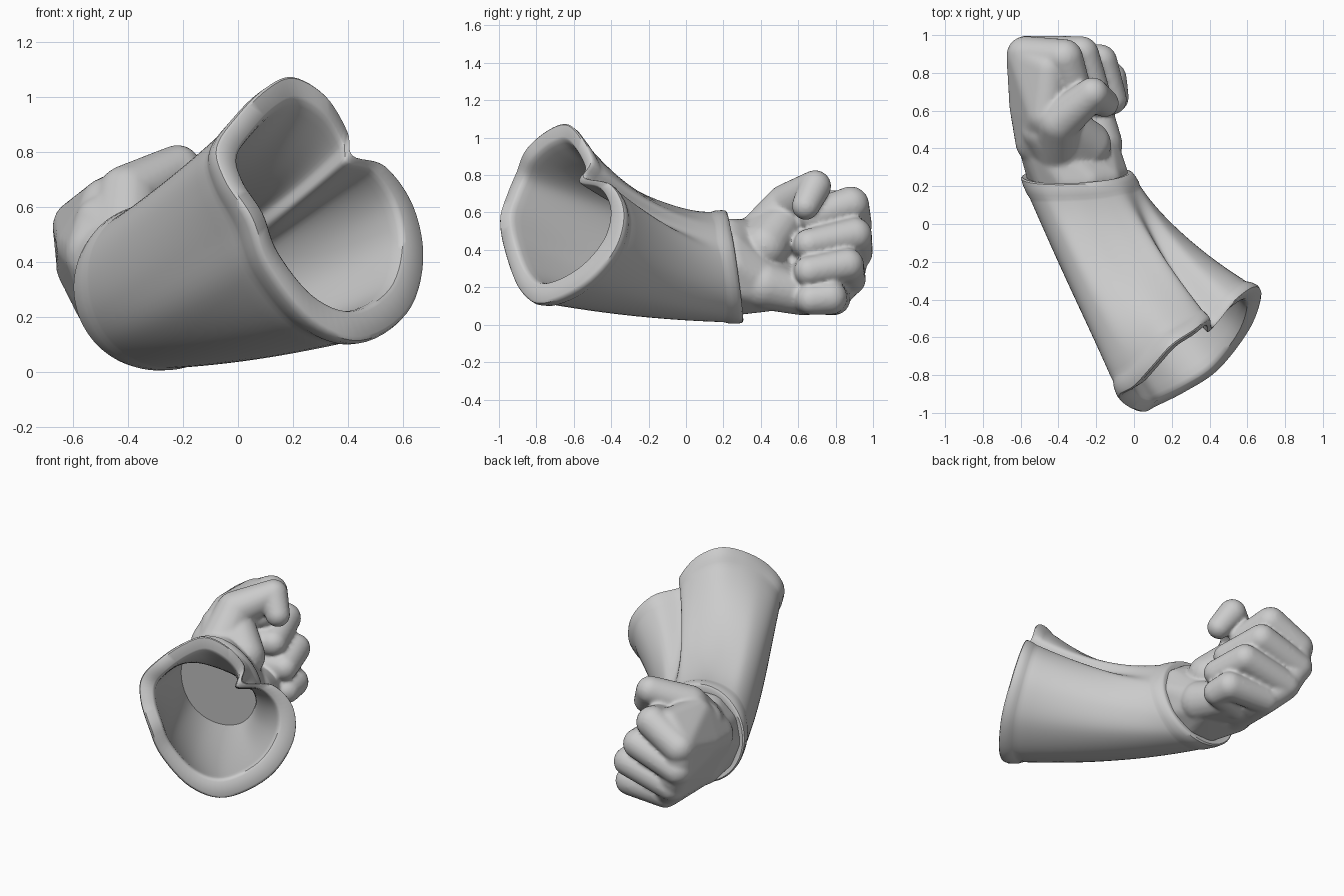
import bpy, bmesh, math
from mathutils import Vector as V

if "Cube" in bpy.data.objects:
    bpy.data.objects.remove(bpy.data.objects["Cube"])


def catmull(p, n):
    """Closed smooth loop through control points."""
    out, m = [], len(p)
    for i in range(m):
        a, b, c, d = p[i - 1], p[i], p[(i + 1) % m], p[(i + 2) % m]
        for j in range(n):
            t = j / n
            out.append(0.5 * (2 * b + (c - a) * t + (2 * a - 5 * b + 4 * c - d) * t * t
                              + (3 * b - a - 3 * c + d) * t ** 3))
    return out


def finish(bm, name):
    bmesh.ops.recalc_face_normals(bm, faces=bm.faces[:])
    me = bpy.data.meshes.new(name)
    bm.to_mesh(me)
    bm.free()
    ob = bpy.data.objects.new(name, me)
    bpy.context.collection.objects.link(ob)
    bpy.context.view_layer.objects.active = ob
    for o in bpy.context.selected_objects:
        o.select_set(False)
    ob.select_set(True)
    return ob


# Flared sleeve: rim outline (clockwise from the top) and round wrist outline
rim = [V(p) for p in (
    (.20, -.64, 1.08), (.32, -.56, 1.01), (.40, -.50, .88), (.42, -.54, .79),
    (.54, -.40, .75), (.645, -.33, .60), (.68, -.38, .40), (.62, -.55, .21),
    (.45, -.77, .11), (.27, -.89, .18), (.11, -.97, .38), (.04, -1.0, .56),
    (-.05, -.96, .70), (-.08, -.91, .82), (0, -.86, .94), (.10, -.75, 1.04))]
wrist = []
for k in range(16):
    a = math.radians(90 - 22.5 * k)
    wrist.append(V((-.3 + .3 * math.cos(a), .25 - .045 * math.sin(a) + .015 * math.cos(a),
                    .31 + .305 * math.sin(a))))
# Pull of the middle section, giving the concave top and right side and full underside
pull = {0: (0, 0, -.3), 1: (-.02, -.02, -.26), 2: (-.04, -.02, -.14), 3: (-.07, -.04, -.08),
        4: (-.06, -.07, 0), 5: (-.07, -.08, 0), 6: (-.05, -.06, 0), 7: (-.02, -.02, -.03),
        8: (-.02, 0, -.04), 9: (-.05, -.03, -.07), 10: (-.08, -.04, -.08), 11: (-.07, -.02, -.05),
        12: (-.02, 0, 0), 13: (0, .04, 0), 14: (0, .06, -.05), 15: (0, .04, -.2)}
mid = [(w + r) / 2 + V(pull[k]) for k, (w, r) in enumerate(zip(wrist, rim))]


def section(t, s):
    p = [w * (1 - t) ** 2 + m * 2 * t * (1 - t) + r * t * t for w, m, r in zip(wrist, mid, rim)]
    c = sum(p, V()) / len(p)
    return catmull([c + (q - c) * s for q in p], 6)


stations = [(-.005, .85), (-.012, .95), (-.005, .985), (.02, 1.0), (.06, 1.0), (.085, .98)]
stations += [(.1 + .05 * i, .98) for i in range(17)]
stations += [(.92, .975), (.935, .985), (.95, 1.0), (.98, 1.005), (.997, .99), (1.003, .965),
             (1.003, .82), (.997, .795), (.98, .785)]
stations += [(.95 - .05 * i, .785 + .004 * i) for i in range(18)]
bm = bmesh.new()
loops = [[bm.verts.new(p) for p in section(t, s)] for t, s in stations]
for a, b in zip(loops, loops[1:]):
    for i in range(len(a)):
        j = (i + 1) % len(a)
        bm.faces.new((a[i], a[j], b[j], b[i]))
bm.faces.new(loops[0])
bm.faces.new(loops[-1])
finish(bm, "sleeve")
bpy.ops.object.shade_smooth_by_angle(angle=math.radians(45))


# Fist: hulls around balls (x, y, z, radius), fused into one smooth skin
hand = bmesh.new()


def hull(balls):
    part = bmesh.new()
    for x, y, z, r in balls:
        b = bmesh.ops.create_icosphere(part, subdivisions=3, radius=r)["verts"]
        bmesh.ops.translate(part, verts=b, vec=(x, y, z))
    res = bmesh.ops.convex_hull(part, input=part.verts[:])
    junk = {e for e in res["geom_interior"] + res["geom_unused"] if isinstance(e, bmesh.types.BMVert)}
    bmesh.ops.delete(part, geom=list(junk), context='VERTS')
    me = bpy.data.meshes.new("part")
    part.to_mesh(me)
    part.free()
    hand.from_mesh(me)
    bpy.data.meshes.remove(me)


def chain(balls):
    for a, b in zip(balls, balls[1:]):
        hull((a, b))


# Wrist filling the cuff, tapering into the back of the hand
cuff = [(-.3 + .185 * math.cos(a), .26 - .03 * math.sin(a), .31 + .18 * math.sin(a), .085)
        for a in (math.tau * i / 10 for i in range(10))]
hull(cuff + [(-.49, .45, .43, .13), (-.43, .45, .21, .13), (-.22, .43, .2, .13)])
hull([(-.5, .44, .43, .13), (-.42, .42, .2, .12), (-.575, .88, .53, .10), (-.57, .89, .38, .09),
      (-.5, .86, .24, .09), (-.4, .77, .14, .09), (-.4, .68, .5, .1), (-.33, .66, .18, .1),
      (-.45, .82, .62, .1), (-.56, .62, .46, .1), (-.47, .58, .6, .11)])
# Heel of the palm and ball of the thumb
hull([(-.19, .42, .21, .13), (-.23, .62, .16, .11), (-.4, .6, .2, .13)])
hull([(-.38, .36, .42, .15), (-.25, .42, .42, .13), (-.4, .54, .58, .11), (-.48, .5, .53, .12)])
# Thumb
chain([(-.41, .38, .44, .14), (-.4, .54, .64, .115), (-.22, .69, .74, .087), (-.155, .64, .635, .075)])
# Curled fingers: knuckle, middle joint, end joint, tip
chain([(-.575, .895, .53, .10), (-.37, .88, .64, .1), (-.31, .69, .58, .09), (-.42, .62, .55, .08)])
chain([(-.57, .905, .385, .093), (-.28, .9, .48, .095), (-.2, .66, .43, .084), (-.35, .63, .42, .08)])
chain([(-.5, .87, .245, .092), (-.18, .86, .32, .092), (-.12, .66, .285, .083), (-.3, .64, .28, .08)])
chain([(-.4, .79, .14, .09), (-.13, .77, .145, .092), (-.11, .67, .135, .083), (-.3, .62, .13, .08)])
fist = finish(hand, "fist")
fuse = fist.modifiers.new("fuse", 'REMESH')
fuse.mode = 'VOXEL'
fuse.voxel_size = .012
fuse.use_smooth_shade = True
soft = fist.modifiers.new("soften", 'SMOOTH')
soft.factor = .5
soft.iterations = 5
